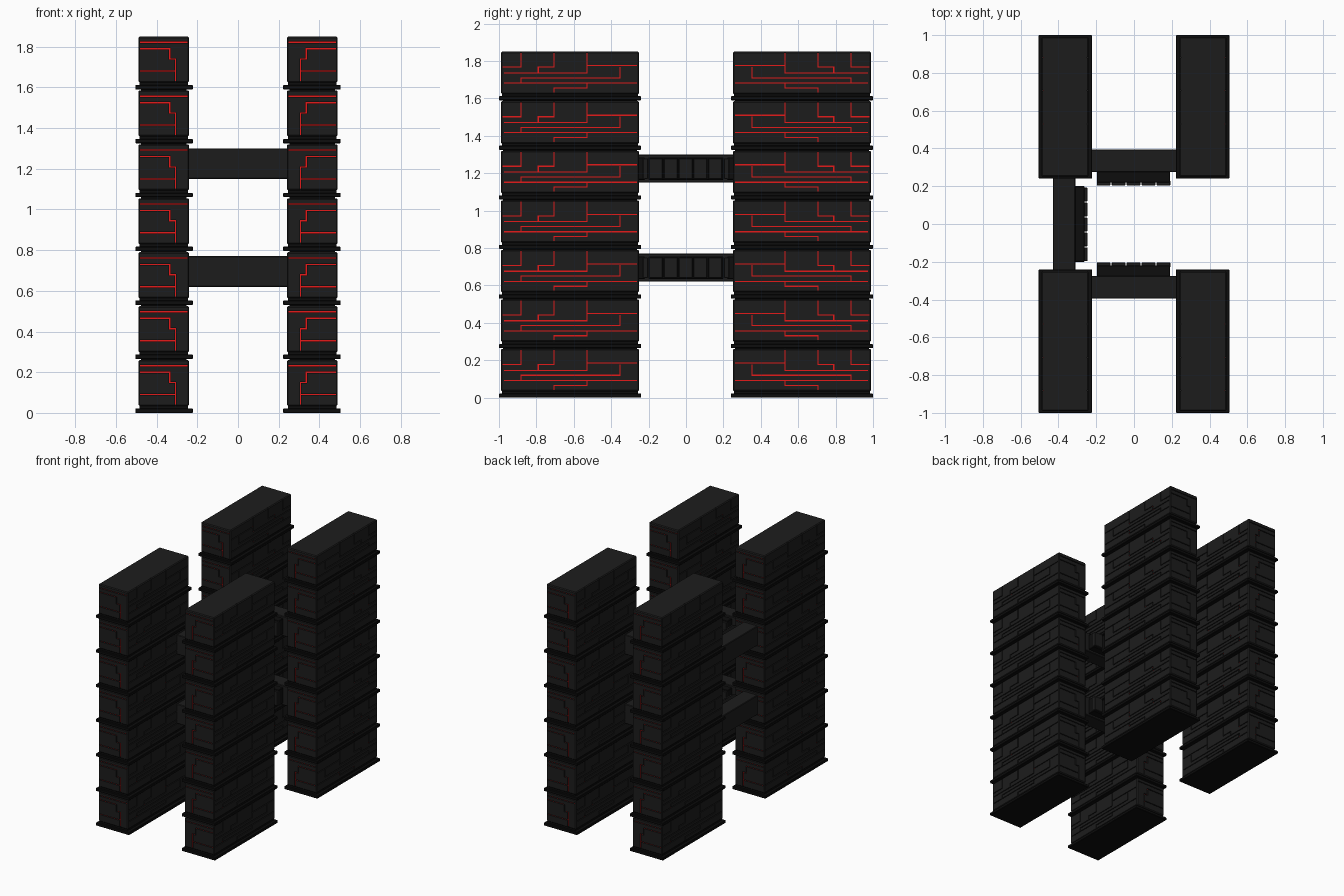
import bpy, bmesh

if "Cube" in bpy.data.objects:
    bpy.data.objects.remove(bpy.data.objects["Cube"])

PITCH = 0.265     # storey height
FLOORS = 7
GROOVE = 0.006    # groove width
DEPTH = 0.010     # groove depth


def material(name, rgb):
    m = bpy.data.materials.new(name)
    m.diffuse_color = (*rgb, 1)
    m.use_nodes = True
    m.node_tree.nodes["Principled BSDF"].inputs["Base Color"].default_value = m.diffuse_color
    return m


BLACK = material("black_metal", (0.012, 0.012, 0.012))
DARK = material("dark_trim", (0.004, 0.004, 0.004))
RED = material("red_glow", (0.8, 0.01, 0.01))


def boxes(name, spans, mat, bevel=0):
    """One object from a list of (x0, x1, y0, y1, z0, z1) boxes."""
    bm = bmesh.new()
    for x0, x1, y0, y1, z0, z1 in spans:
        for v in bmesh.ops.create_cube(bm, size=1)["verts"]:
            v.co = (x0 + (v.co.x + .5) * (x1 - x0),
                    y0 + (v.co.y + .5) * (y1 - y0),
                    z0 + (v.co.z + .5) * (z1 - z0))
    if bevel:
        bmesh.ops.bevel(bm, geom=bm.edges[:], offset=bevel, segments=1, affect='EDGES')
    me = bpy.data.meshes.new(name)
    bm.to_mesh(me)
    bm.free()
    me.materials.append(mat)
    ob = bpy.data.objects.new(name, me)
    bpy.context.collection.objects.link(ob)
    return ob


def repeat(ob):
    """Stack the storeys and mirror to all four towers."""
    a = ob.modifiers.new("storeys", 'ARRAY')
    a.count = FLOORS
    a.use_relative_offset = False
    a.use_constant_offset = True
    a.constant_offset_displace = (0, 0, PITCH)
    m = ob.modifiers.new("towers", 'MIRROR')
    m.use_axis = (True, True, False)
    m.use_mirror_merge = False


# Storey of the front right tower
X0, X1, Y0, Y1, Z0, Z1 = 0.24, 0.49, -0.99, -0.25, 0.034, 0.26
body = boxes("tower_storey", [(X0, X1, Y0, Y1, Z0, Z1)], BLACK, 0.006)

# Circuit lines on the long faces (y, z) and on the end faces (x, z)
LONG = [(-.882, .265, -.882, .177), (-.98, .177, -.882, .177),
        (-.706, .265, -.706, .177), (-.79, .177, -.706, .177), (-.79, .177, -.79, .146),
        (-.53, .265, -.53, .146), (-.53, .185, -.265, .185), (-.97, .146, -.53, .146),
        (-.353, .175, -.353, .12), (-.882, .12, -.353, .12), (-.882, .12, -.882, .092),
        (-.97, .092, -.265, .092), (-.53, .092, -.53, .066),
        (-.706, .066, -.53, .066), (-.706, .066, -.706, .03)]
END = [(.25, .232, .48, .232), (.336, .2, .48, .2), (.336, .2, .336, .149),
       (.307, .149, .336, .149), (.307, .149, .307, .036), (.307, .09, .48, .09)]

h = GROOVE / 2
cuts = []
for a, b, c, d in LONG:
    rect = (min(a, c) - h, max(a, c) + h, min(b, d) - h, max(b, d) + h)
    cuts += [(X1 - DEPTH, X1 + .02, *rect), (X0 - .02, X0 + DEPTH, *rect)]
for a, b, c, d in END:
    x, z = (min(a, c) - h, max(a, c) + h), (min(b, d) - h, max(b, d) + h)
    cuts += [(*x, Y0 - .02, Y0 + DEPTH, *z), (*x, Y1 - DEPTH, Y1 + .02, *z)]
cutter = boxes("groove_cutter", cuts, BLACK)
cutter.hide_render = True
boo = body.modifiers.new("grooves", 'BOOLEAN')
boo.operation = 'DIFFERENCE'
boo.solver = 'EXACT'
boo.use_self = True
boo.object = cutter
deps = bpy.context.evaluated_depsgraph_get()
body.data = bpy.data.meshes.new_from_object(body.evaluated_get(deps))
body.modifiers.clear()
bpy.data.objects.remove(cutter)
repeat(body)

# Glowing core seen at the bottom of the grooves
i = DEPTH - 0.002
repeat(boxes("glowing_core", [(X0 + i, X1 - i, Y0 + i, Y1 - i, Z0 + i, Z1 - .006)], RED))

# Ledge under every storey, with narrow necks between ledge and body
repeat(boxes("storey_ledge", [(.222, .505, -1.0, -.24, 0, .022)], DARK, 0.003))
repeat(boxes("storey_neck", [(X0 + .006, X1 - .006, Y0 + .006, Y1 - .006, .02, .036)], DARK))
neck = boxes("upper_neck", [(X0 + .012, X1 - .012, Y0 + .012, Y1 - .012, .25, .267)], DARK)
repeat(neck)
neck.modifiers["storeys"].count = FLOORS - 1

# Bridges on two levels, with panelled balconies facing the courtyard
beams, decks, panels = [], [], []
for z in (0.62, 1.15):
    beams.append((-.43, -.31, -.26, .26, z, z + .15))
    decks.append((-.312, -.262, -.2, .2, z + .015, z + .135))
    for s in (-1, 1):
        beams.append((-.25, .25, *sorted((s * .275, s * .395)), z, z + .15))
        decks.append((-.197, .19, *sorted((s * .277, s * .22)), z + .015, z + .135))
    for k in range(5):
        p = -.197 + k * .079
        panels.append((-.27, -.246, p, p + .073, z + .02, z + .13))
        for s in (-1, 1):
            panels.append((p, p + .073, *sorted((s * .23, s * .204)), z + .02, z + .13))
boxes("bridge_beams", beams, BLACK, 0.004)
boxes("bridge_balconies", decks, DARK, 0.003)
boxes("balcony_panels", panels, BLACK, 0.003)
